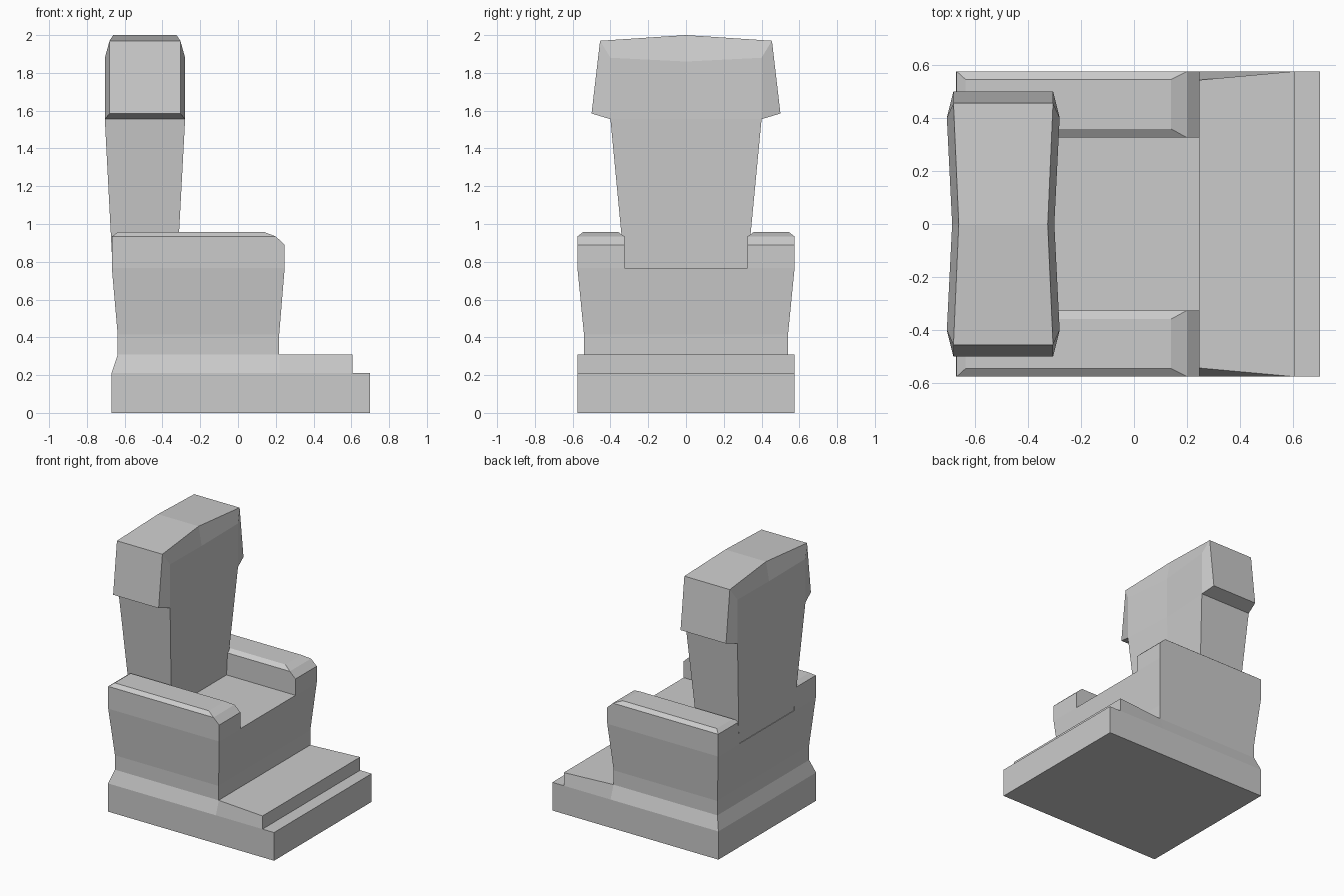
import bpy, bmesh

if "Cube" in bpy.data.objects:
    bpy.data.objects.remove(bpy.data.objects["Cube"])


def finish(name, bm):
    bmesh.ops.recalc_face_normals(bm, faces=bm.faces)
    mesh = bpy.data.meshes.new(name)
    bm.to_mesh(mesh)
    bm.free()
    obj = bpy.data.objects.new(name, mesh)
    bpy.context.collection.objects.link(obj)
    return obj


def loft(bm, rings, skip=()):
    """Join rings of equal point count; skip lists (level, side) openings."""
    loops = [[bm.verts.new(p) for p in ring] for ring in rings]
    n = len(loops[0])
    for k in range(len(loops) - 1):
        a, b = loops[k], loops[k + 1]
        for i in range(n):
            j = (i + 1) % n
            if (k, i) not in skip:
                bm.faces.new((a[i], a[j], b[j], b[i]))
    bm.faces.new(loops[0])
    if n == 4:
        bm.faces.new(loops[-1])
    else:
        # six-point caps split across the middle
        t = loops[-1]
        bm.faces.new((t[0], t[1], t[4], t[5]))
        bm.faces.new((t[1], t[2], t[3], t[4]))
    return loops


def rect(z, x0, x1, y0, y1):
    return [(x0, y0, z), (x1, y0, z), (x1, y1, z), (x0, y1, z)]


def stack(name, sections):
    bm = bmesh.new()
    loft(bm, [rect(*s) for s in sections])
    return finish(name, bm)


# Ground plinth
W = 0.575
stack("plinth", [(0, -.67, .70, -W, W), (.21, -.67, .70, -W, W)])

# Sloped step, flaring back to full width at its front edge
def step_ring(z, x0, w):
    return [(x0, -w, z), (.22, -w, z), (.605, -W, z),
            (.605, W, z), (.22, w, z), (x0, w, z)]

bm = bmesh.new()
loft(bm, [step_ring(.21, -.67, W), step_ring(.308, -.637, .54)])
finish("step", bm)

# Seat block, widening upwards
stack("seat", [(.308, -.637, .218, -.54, .54), (.415, -.637, .218, -.54, .54),
               (.768, -.668, .247, -W, W)])

# Chamfered armrests
for side, s in (("left", 1), ("right", -1)):
    stack(side + "_armrest", [(z, x0, x1, s * y0, s * y1) for z, x0, x1, y0, y1 in (
        (.768, -.668, .247, .325, W),
        (.89, -.668, .247, .325, W),
        (.934, -.668, .20, .325, W),
        (.957, -.635, .14, .358, .545))])

# Backrest with a slightly hollow front and back, and a bevelled crown
def back_ring(w, xf, xb, z, dip, zc):
    return [(xf, w, z), (xf - dip, 0, zc), (xf, -w, z),
            (xb, -w, z), (xb + dip, 0, zc), (xb, w, z)]

bm = bmesh.new()
loops = loft(bm, [back_ring(.325, -.322, -.664, .768, 0, .768),
                  back_ring(.40, -.28, -.705, 1.555, .02, 1.555),
                  back_ring(.40, -.28, -.705, 1.88, .02, 1.86),
                  back_ring(.455, -.305, -.68, 1.97, .02, 2.0)],
             skip={(1, 2), (1, 5), (2, 2), (2, 5)})

# Head wings flaring from both sides of the backrest
for f, b, y in ((0, 5, .5), (2, 3, -.5)):
    of, ob = bm.verts.new((-.305, y, 1.585)), bm.verts.new((-.68, y, 1.585))
    low, mid, top = loops[1:]
    bm.faces.new((of, ob, top[b], top[f]))
    bm.faces.new((low[f], low[b], ob, of))
    for o, i in ((of, f), (ob, b)):
        bm.faces.new((low[i], o, top[i], mid[i]))
finish("backrest", bm)
